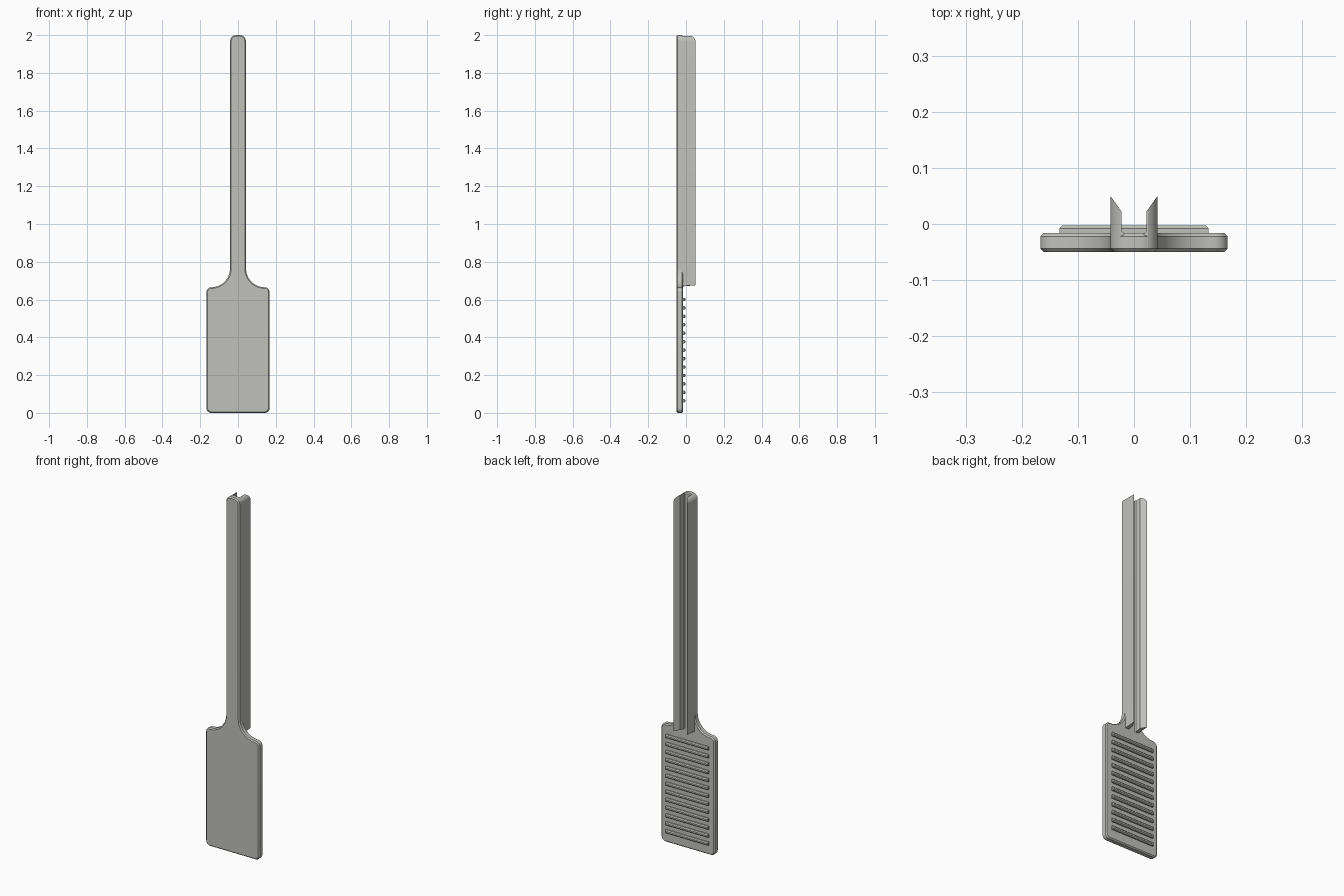
import bpy, bmesh
from math import sin, cos, radians, sqrt

default = bpy.data.objects.get("Cube")
if default:
    bpy.data.objects.remove(default)

grey = bpy.data.materials.new("warm grey plastic")
grey.use_nodes = True
grey.diffuse_color = (0.53, 0.53, 0.50, 1)
grey.node_tree.nodes["Principled BSDF"].inputs["Base Color"].default_value = grey.diffuse_color

FRONT, BACK = -0.05, -0.016      # thickness of the flat body
HALF_BLADE, HALF_GRIP = 0.167, 0.042
SHOULDER, TOP = 0.665, 2.0
FILLET, TIP = 0.1, 0.032


def finish(bm, name):
    bmesh.ops.recalc_face_normals(bm, faces=bm.faces)
    mesh = bpy.data.meshes.new(name)
    bm.to_mesh(mesh)
    bm.free()
    mesh.materials.append(grey)
    obj = bpy.data.objects.new(name, mesh)
    bpy.context.collection.objects.link(obj)
    bpy.ops.object.select_all(action='DESELECT')
    obj.select_set(True)
    bpy.context.view_layer.objects.active = obj
    bpy.ops.object.shade_smooth_by_angle(angle=radians(30))
    return obj


def arc(cx, cz, r, start, end, steps=8):
    angles = [radians(start + (end - start) * i / steps) for i in range(steps + 1)]
    return [(cx + r * cos(a), cz + r * sin(a)) for a in angles]


# Flat body: blade, concave shoulders and grip in one chamfered outline
corner = 0.025
half = arc(HALF_BLADE - corner, corner, corner, -90, 0)
half += arc(HALF_BLADE - corner, SHOULDER - corner, corner, 0, 90)
half += arc(HALF_GRIP + FILLET, SHOULDER + FILLET, FILLET, 270, 180, 14)[1:]
half += arc(HALF_GRIP - TIP, TOP - TIP, TIP, 0, 90)
outline = half + [(-x, z) for x, z in reversed(half)]
bm = bmesh.new()
front = bm.faces.new([bm.verts.new((x, FRONT, z)) for x, z in outline])
result = bmesh.ops.extrude_face_region(bm, geom=[front], use_keep_orig=True)
back_verts = [v for v in result["geom"] if isinstance(v, bmesh.types.BMVert)]
bmesh.ops.translate(bm, verts=back_verts, vec=(0, BACK - FRONT, 0))
bmesh.ops.recalc_face_normals(bm, faces=bm.faces)
rims = [e for e in bm.edges if abs(e.verts[0].co.y - e.verts[1].co.y) < 1e-5]
bmesh.ops.bevel(bm, geom=rims, offset=0.006, segments=1, affect='EDGES', clamp_overlap=False)
finish(bm, "blade_and_grip")


# Grip walls: slanted rear edge, narrowing with the rounded tip
def wall(side, name):
    inner, low = 0.022, -0.04
    levels = [0.67] + [TOP - TIP + TIP * sin(radians(a)) for a in range(0, 72, 9)]
    bm = bmesh.new()
    rings = []
    for i, z in enumerate(levels):
        rise = max(0, z - (TOP - TIP))
        outer = HALF_GRIP - TIP + sqrt(TIP ** 2 - rise ** 2)
        outer = max(outer, inner + 0.0005)
        crest = 0.022 + (outer - inner) * 1.4
        lift = 0.006 if i == 0 else 0      # lower end leans slightly
        section = [(outer, low, 0), (outer, crest, lift), (inner, 0.022, lift),
                   (inner, BACK + 0.004, 0), (inner - 0.004, BACK, 0), (inner - 0.004, low, 0)]
        rings.append([bm.verts.new((side * x, y, z + dz)) for x, y, dz in section])
    for a, b in zip(rings, rings[1:]):
        for i in range(len(a)):
            j = (i + 1) % len(a)
            bm.faces.new((a[i], a[j], b[j], b[i]))
    bm.faces.new(rings[0])
    bm.faces.new(rings[-1])
    finish(bm, name)


wall(1, "left_grip_wall")
wall(-1, "right_grip_wall")

# Row of raised ribs across the back of the blade
RIBS = 13
for n in range(RIBS):
    z = 0.064 + n * 0.0447
    bm = bmesh.new()
    bmesh.ops.create_cube(bm, size=1)
    bmesh.ops.scale(bm, verts=bm.verts, vec=(0.266, 0.017, 0.018))
    bmesh.ops.translate(bm, verts=bm.verts, vec=(0, -0.0115, z))
    top_y = max(v.co.y for v in bm.verts)
    crest = [e for e in bm.edges if all(v.co.y > top_y - 1e-5 for v in e.verts)]
    bmesh.ops.bevel(bm, geom=crest, offset=0.005, segments=1, affect='EDGES')
    finish(bm, f"rib_{n + 1}")
